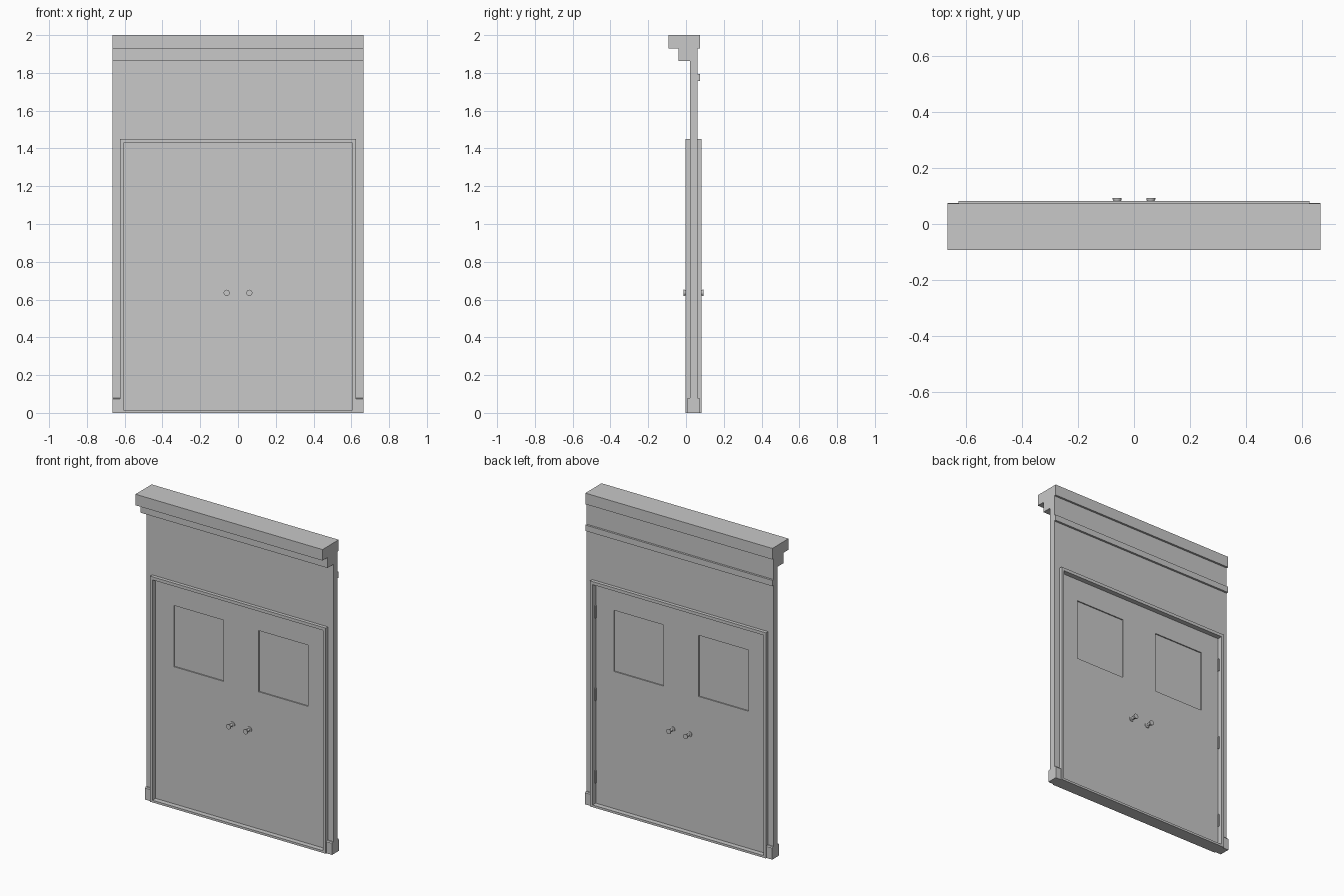
import bpy
import bmesh
import math

cube = bpy.data.objects.get("Cube")
if cube:
    bpy.data.objects.remove(cube, do_unlink=True)

GREY = (0.58, 0.58, 0.58, 1.0)
grey = bpy.data.materials.new("plain grey")
grey.use_nodes = True
grey.diffuse_color = GREY
grey.node_tree.nodes["Principled BSDF"].inputs["Base Color"].default_value = GREY

MID = 0.04       # depth of the wall's centre plane
HALF = 0.665     # half width of the wall
FRAME = 0.625    # half width of the door frame
INNER = 0.607    # half width of the door
DOOR = 0.019     # door thickness


def finish(bm, name):
    bmesh.ops.recalc_face_normals(bm, faces=bm.faces)
    mesh = bpy.data.meshes.new(name)
    bm.to_mesh(mesh)
    bm.free()
    mesh.materials.append(grey)
    obj = bpy.data.objects.new(name, mesh)
    bpy.context.scene.collection.objects.link(obj)
    return obj


def extrude(bm, vec):
    """Thicken every face of the sheet along vec."""
    res = bmesh.ops.extrude_face_region(bm, geom=bm.faces[:], use_keep_orig=True)
    verts = [g for g in res["geom"] if isinstance(g, bmesh.types.BMVert)]
    bmesh.ops.translate(bm, verts=verts, vec=vec)


def slab(name, xs, zs, holes, thickness):
    """Upright panel centred on the wall plane, with grid cells left open."""
    bm = bmesh.new()
    front = MID - thickness / 2
    grid = [[bm.verts.new((x, front, z)) for x in xs] for z in zs]
    for j in range(len(zs) - 1):
        for i in range(len(xs) - 1):
            if (i, j) not in holes:
                bm.faces.new((grid[j][i], grid[j][i + 1],
                              grid[j + 1][i + 1], grid[j + 1][i]))
    extrude(bm, (0, thickness, 0))
    return finish(bm, name)


def moulding(name, profile, x0, x1):
    """Sweep a (y, z) profile along x."""
    bm = bmesh.new()
    bm.faces.new([bm.verts.new((x0, y, z)) for y, z in profile])
    extrude(bm, (x1 - x0, 0, 0))
    return finish(bm, name)


def box(name, x0, x1, y0, y1, z0, z1):
    return moulding(name, [(y0, z0), (y1, z0), (y1, z1), (y0, z1)], x0, x1)


# Wall with the door opening
slab("wall", [-HALF, -FRAME + 0.005, FRAME - 0.005, HALF], [0, 1.445, 1.9],
     [(1, 0)], 0.04)

# Stepped cornice and the thin rail on the back
moulding("cornice", [(-0.092, 2), (-0.092, 1.929), (-0.041, 1.929),
                     (-0.041, 1.862), (0.06, 1.862), (0.06, 1.929),
                     (0.073, 1.929), (0.073, 2)], -HALF, HALF)
box("back_rail", -HALF, HALF, 0.055, 0.073, 1.757, 1.795)

# Door frame ring, threshold included
slab("door_frame", [-FRAME, -INNER, INNER, FRAME], [0, 0.014, 1.43, 1.45],
     [(1, 1)], 0.083)

# Door with two window openings
slab("double_door", [-INNER, -0.478, -0.125, 0.125, 0.478, INNER],
     [0.014, 0.895, 1.288, 1.43], [(1, 1), (3, 1)], DOOR)

# Baseboard profile with a slightly bevelled top
skirt = [(0.006, 0), (0.074, 0), (0.074, 0.074), (0.069, 0.08),
         (0.011, 0.08), (0.006, 0.074)]

# Turned knob: (radius, distance from the door face)
knob = [(0, 0), (0.017, 0), (0.017, 0.005), (0.009, 0.007), (0.009, 0.026),
        (0.012, 0.03), (0.016, 0.038), (0.016, 0.0425), (0, 0.0425)]


def turned_knob(name, x, side):
    bm = bmesh.new()
    start = MID + side * DOOR / 2
    pts = [bm.verts.new((x + r, start + side * d, 0.636)) for r, d in knob]
    edges = [bm.edges.new(pair) for pair in zip(pts, pts[1:])]
    bmesh.ops.spin(bm, geom=pts + edges, cent=(x, 0, 0.636), axis=(0, 1, 0),
                   angle=math.tau, steps=20)
    bmesh.ops.remove_doubles(bm, verts=bm.verts, dist=0.0001)
    obj = finish(bm, name)
    bpy.context.view_layer.objects.active = obj
    obj.select_set(True)
    bpy.ops.object.shade_smooth_by_angle(angle=math.radians(35))
    obj.select_set(False)


for sx, label in ((1, "left"), (-1, "right")):
    # Recessed window panes
    a, b = sorted((sx * 0.125, sx * 0.478))
    box(label + "_window_pane", a, b, MID - 0.002, MID + 0.002, 0.895, 1.288)
    # Baseboards either side of the frame
    a, b = sorted((sx * (FRAME - 0.003), sx * HALF))
    moulding(label + "_baseboard", skirt, a, b)
    for side, face in ((-1, "front"), (1, "back")):
        turned_knob(f"{label}_{face}_knob", sx * 0.06, side)
    # Hinges sit in the back corner of the frame
    for level, z in (("lower", 0.187), ("middle", 0.717), ("upper", 1.247)):
        a, b = sorted((sx * INNER, sx * (INNER - 0.006)))
        box(f"{label}_{level}_hinge", a, b, MID + DOOR / 2 - 0.002,
            MID + DOOR / 2 + 0.012, z - 0.04, z + 0.04)
